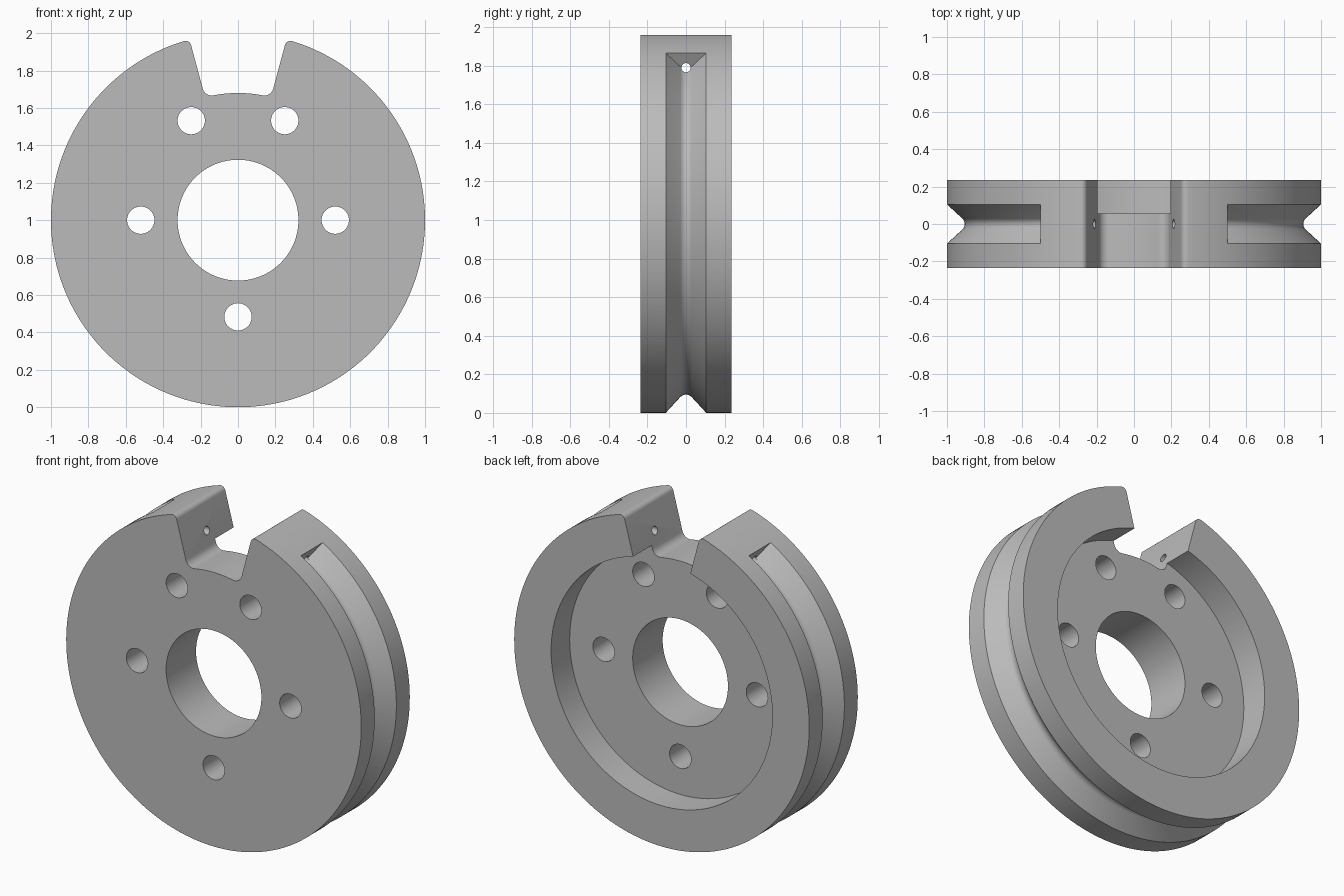
import bpy
import bmesh
from math import sin, cos, asin, radians, pi, hypot
from mathutils import Matrix, Vector

if "Cube" in bpy.data.objects:
    bpy.data.objects.remove(bpy.data.objects["Cube"])

HALF = 0.235          # half thickness of the wheel
CENTRE = Vector((0, 0, 1))

grey = bpy.data.materials.new("plain grey")
grey.use_nodes = True
grey.diffuse_color = (0.5, 0.5, 0.5, 1)
grey.node_tree.nodes["Principled BSDF"].inputs["Base Color"].default_value = (0.5, 0.5, 0.5, 1)


def new_object(name, bm):
    bmesh.ops.recalc_face_normals(bm, faces=bm.faces)
    mesh = bpy.data.meshes.new(name)
    bm.to_mesh(mesh)
    bm.free()
    mesh.materials.append(grey)
    obj = bpy.data.objects.new(name, mesh)
    bpy.context.collection.objects.link(obj)
    return obj


def cylinder(name, radius, start, end, sides):
    start, end = Vector(start), Vector(end)
    axis = end - start
    turn = axis.to_track_quat('Z', 'Y').to_matrix().to_4x4()
    bm = bmesh.new()
    bmesh.ops.create_cone(bm, cap_ends=True, segments=sides, radius1=radius,
                          radius2=radius, depth=axis.length,
                          matrix=Matrix.Translation((start + end) / 2) @ turn)
    return new_object(name, bm)


def arc(cx, cz, radius, a0, a1, steps):
    return [(cx + radius * cos(a0 + (a1 - a0) * i / steps),
             cz + radius * sin(a0 + (a1 - a0) * i / steps)) for i in range(steps + 1)]


# Wheel outline: right half from the bottom up to the notch floor, then mirrored
wall = radians(75)                      # radial side wall of the notch
tip, fillet, floor = 0.03, 0.05, 0.68   # corner radii and notch floor radius
tip_a = wall - asin(tip / (1 - tip))
fil_a = wall + asin(fillet / (floor + fillet))
half = arc(0, 0, 1, -pi / 2, tip_a, 90)
half += arc((1 - tip) * cos(tip_a), (1 - tip) * sin(tip_a), tip, tip_a, wall + pi / 2, 8)[1:]
half += arc((floor + fillet) * cos(fil_a), (floor + fillet) * sin(fil_a), fillet,
            wall - pi / 2, fil_a - pi, 10)
half += arc(0, 0, floor, fil_a, pi / 2, 8)[1:]
outline = half + [(-x, z) for x, z in reversed(half[1:-1])]

bm = bmesh.new()
front = bm.faces.new([bm.verts.new((x, -HALF, z + 1)) for x, z in outline])
extruded = bmesh.ops.extrude_face_region(bm, geom=[front], use_keep_orig=True)["geom"]
bmesh.ops.translate(bm, vec=(0, 2 * HALF, 0),
                    verts=[g for g in extruded if isinstance(g, bmesh.types.BMVert)])
wheel = new_object("grooved_wheel", bm)

# V groove cutter with a rounded bottom, swept around the rim below the notch
section = [(1.05, 0.105), (1.0, 0.105)]
section += [(0.945 - r, y) for r, y in arc(0, 0, 0.04, pi / 4, -pi / 4, 8)]
section += [(1.0, -0.105), (1.05, -0.105)]
bm = bmesh.new()
rings = []
for i in range(161):
    a = radians(120 + 300 * i / 160)
    rings.append([bm.verts.new((r * cos(a), y, 1 + r * sin(a))) for r, y in section])
n = len(section)
for r0, r1 in zip(rings, rings[1:]):
    for k in range(n):
        bm.faces.new((r0[k], r0[(k + 1) % n], r1[(k + 1) % n], r1[k]))
bm.faces.new(rings[0])
bm.faces.new(rings[-1])
cutters = [new_object("groove_cutter", bm)]

# Rear pocket, central bore and the bolt holes
cutters.append(cylinder("pocket_cutter", 0.75, (0, 0.055, 1), (0, 0.5, 1), 128))
cutters.append(cylinder("bore_cutter", 0.323, (0, -0.5, 1), (0, 0.5, 1), 96))
for x, z in [(0.52, 1), (-0.52, 1), (0, 0.483), (0.25, 1.532), (-0.25, 1.532)]:
    cutters.append(cylinder("bolt_hole_cutter", 0.073, (x, -0.5, z), (x, 0.5, z), 48))

# Small cross hole from the notch walls into the groove ends
cutters.append(cylinder("cross_hole_cutter", 0.024, (-0.5, 0, 1.79), (0.5, 0, 1.79), 24))

bpy.context.view_layer.objects.active = wheel
for cutter in cutters:
    cutter.hide_render = True
    cut = wheel.modifiers.new("cut", 'BOOLEAN')
    cut.operation = 'DIFFERENCE'
    cut.solver = 'EXACT'
    cut.object = cutter
    bpy.ops.object.modifier_apply(modifier=cut.name)
    bpy.data.objects.remove(cutter)

# Smooth curved walls, crisp edges
bpy.ops.object.select_all(action='DESELECT')
wheel.select_set(True)
bpy.ops.object.shade_smooth_by_angle(angle=radians(25))
